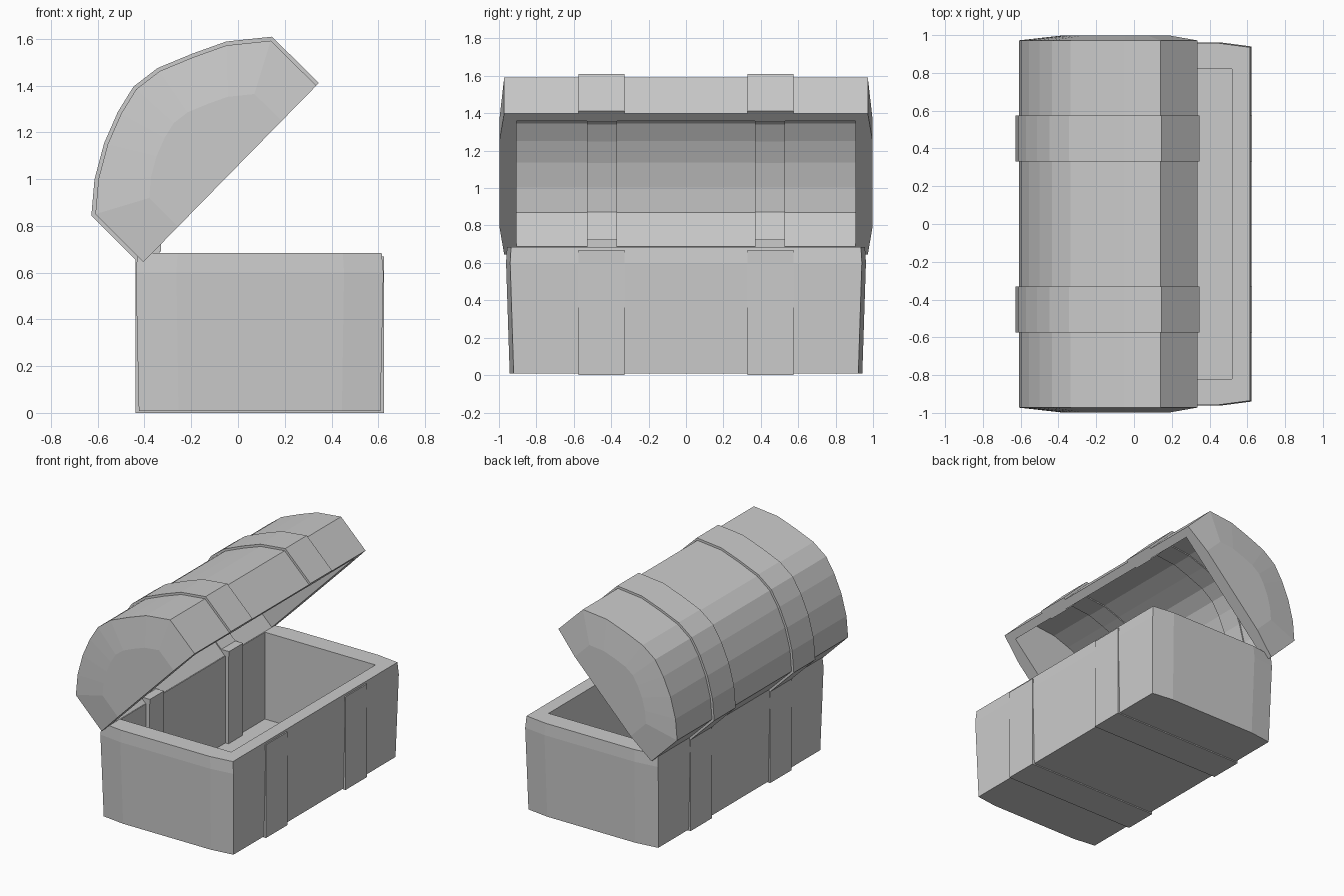
import bpy, bmesh
from mathutils import Vector

if "Cube" in bpy.data.objects:
    bpy.data.objects.remove(bpy.data.objects["Cube"])


def loft(name, rings, cutter=False):
    """Solid skinned through equal-length closed rings, capped at both ends."""
    bm = bmesh.new()
    vs = [[bm.verts.new(p) for p in ring] for ring in rings]
    n = len(vs[0])
    for a, b in zip(vs, vs[1:]):
        for i in range(n):
            j = (i + 1) % n
            bm.faces.new((a[i], a[j], b[j], b[i]))
    bm.faces.new(vs[0])
    bm.faces.new(vs[-1])
    bmesh.ops.recalc_face_normals(bm, faces=bm.faces)
    me = bpy.data.meshes.new(name)
    bm.to_mesh(me)
    bm.free()
    ob = bpy.data.objects.new(name, me)
    bpy.context.collection.objects.link(ob)
    if cutter:
        ob.hide_render = True
        ob.hide_set(True)
    return ob


def box(name, x, y, z, cutter=False):
    ring = [(x[0], y[0]), (x[1], y[0]), (x[1], y[1]), (x[0], y[1])]
    return loft(name, [[(a, b, h) for a, b in ring] for h in z], cutter)


def carve(ob, cutter):
    mod = ob.modifiers.new("hollow", 'BOOLEAN')
    mod.operation = 'DIFFERENCE'
    mod.solver = 'EXACT'
    mod.object = cutter
    # bake the hollow and drop the cutter
    dg = bpy.context.evaluated_depsgraph_get()
    me = bpy.data.meshes.new_from_object(ob.evaluated_get(dg))
    ob.modifiers.clear()
    ob.data = me
    bpy.data.objects.remove(cutter)


# Chest base: slightly bulging plan, tapered to the bottom
half = [(0.617, 0.94), (0.45, 0.962), (-0.26, 0.962), (-0.432, 0.94)]
plan = half + [(x, -y) for x, y in reversed(half)]
CX = 0.0925


def base_ring(z, sx, sy):
    return [(CX + (x - CX) * sx, y * sy, z) for x, y in plan]


base = loft("chest_base", [base_ring(0.008, 0.985, 0.98),
                           base_ring(0.60, 1.01, 1.0),
                           base_ring(0.685, 0.995, 0.995)])
carve(base, box("base_cutter", (-0.36, 0.52), (-0.82, 0.82), (0.06, 0.9)))

# Lid: domed profile in x-z, first and last points lie on the open rim
profile = [(-0.405, 0.645), (-0.61, 0.85), (-0.597, 1.0), (-0.557, 1.15),
           (-0.50, 1.28), (-0.435, 1.385), (-0.335, 1.462), (-0.19, 1.522),
           (-0.05, 1.572), (0.14, 1.592), (0.335, 1.40)]
MID = Vector((-0.035, 1.0225))


def scaled(s):
    return [MID + (Vector(p) - MID) * s for p in profile]


def at_y(points, y):
    return [(p[0], y, p[1]) for p in points]


lid = loft("lid", [at_y(scaled(0.6), -0.998), at_y(profile, -0.972),
                   at_y(profile, 0.972), at_y(scaled(0.6), 0.998)])
inner = scaled(0.89)
out = Vector((0.06, -0.06))
hollow = [inner[0] + out] + inner + [inner[-1] + out]
carve(lid, loft("lid_cutter", [at_y(hollow, -0.905), at_y(hollow, 0.905)], True))


# Arched bands following the lid profile
def arch(name, s_out, s_in, y0, y1):
    ring = scaled(s_out) + scaled(s_in)[::-1]
    loft(name, [at_y(ring, y0), at_y(ring, y1)])


for side, s in (("left", -1), ("right", 1)):
    y0, y1 = sorted((s * 0.33, s * 0.575))
    i0, i1 = sorted((s * 0.37, s * 0.53))
    arch("lid_strap_" + side, 1.03, 0.97, y0, y1)
    arch("lid_inner_band_" + side, 0.91, 0.875, i0, i1)
    # Nearly flush straps around the base
    box("base_front_strap_" + side, (0.59, 0.625), (y0, y1), (0.0, 0.67))
    box("base_back_strap_" + side, (-0.439, -0.41), (y0, y1), (0.0, 0.67))
    box("base_bottom_strap_" + side, (-0.43, 0.61), (y0, y1), (0.0, 0.02))
    # Inner hinge strips on the back wall
    box("hinge_strip_" + side, (-0.38, -0.335), (i0, i1), (0.05, 0.70))
    box("hinge_leaf_" + side, (-0.40, -0.33), (i0, i1), (0.69, 0.725))
